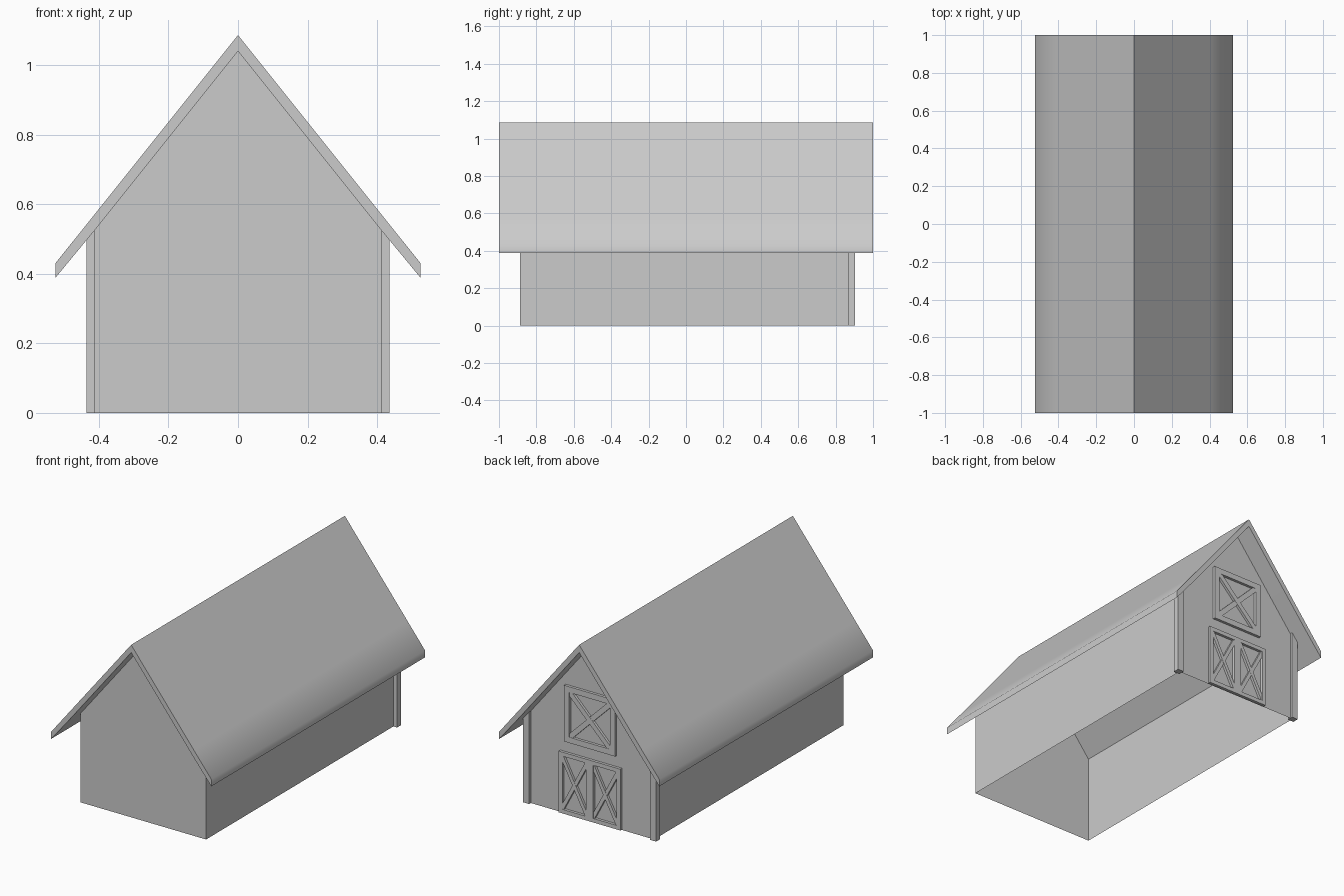
import bpy, bmesh
from math import atan2, hypot, radians
from mathutils import Matrix, Vector

if "Cube" in bpy.data.objects:
    bpy.data.objects.remove(bpy.data.objects["Cube"])


def make_object(name, bm):
    bmesh.ops.recalc_face_normals(bm, faces=bm.faces)
    mesh = bpy.data.meshes.new(name)
    bm.to_mesh(mesh)
    bm.free()
    ob = bpy.data.objects.new(name, mesh)
    bpy.context.collection.objects.link(ob)
    return ob


def extrude_profile(name, profile, y0, y1, remove=None):
    """Extrude an (x, z) outline along y; drop faces matched by remove."""
    bm = bmesh.new()
    face = bm.faces.new([bm.verts.new((x, y0, z)) for x, z in profile])
    ext = bmesh.ops.extrude_face_region(bm, geom=[face], use_keep_orig=True)
    verts = [g for g in ext["geom"] if isinstance(g, bmesh.types.BMVert)]
    bmesh.ops.translate(bm, verts=verts, vec=(0, y1 - y0, 0))
    bmesh.ops.recalc_face_normals(bm, faces=bm.faces)
    if remove:
        bm.normal_update()
        bmesh.ops.delete(bm, geom=[f for f in bm.faces if remove(f)], context='FACES')
    return make_object(name, bm)


def mirrored(points):
    """Right half outline from ridge to eave -> full line, left to right."""
    return [(-x, z) for x, z in reversed(points[1:])] + points


WALL_X, WALL_Y, EAVE_Z, RIDGE_Z = 0.412, 0.887, 0.525, 1.04
FRONT = 0.903  # outermost plane of the trim on the back gable

# Barn walls: open underneath, roof closes the top
extrude_profile("barn_walls",
                [(-WALL_X, 0), (WALL_X, 0), (WALL_X, EAVE_Z), (0, RIDGE_Z), (-WALL_X, EAVE_Z)],
                -WALL_Y, WALL_Y, remove=lambda f: abs(f.normal.z) > 0.3)

# Roof slab with a slight flare at the eaves
outer = mirrored([(0, 1.086), (0.412, 0.571), (0.525, 0.43)])
inner = mirrored([(0, RIDGE_Z), (WALL_X, EAVE_Z), (0.525, 0.388)])
roof = extrude_profile("roof", outer + inner[::-1], -1, 1)
bpy.context.view_layer.objects.active = roof
roof.select_set(True)
bpy.ops.object.shade_smooth_by_angle(angle=radians(45))
roof.select_set(False)

# Corner posts at the door end, tops cut to the roof slope
for side, s in (("left", -1), ("right", 1)):
    extrude_profile(f"corner_post_{side}",
                    [(s * 0.396, 0), (s * 0.436, 0), (s * 0.436, 0.496), (s * 0.396, 0.545)],
                    0.866, FRONT)


def add_board(bm, a, b, width, front):
    """Flat board from a to b (x, z), standing proud of the back wall."""
    a, b = Vector(a), Vector(b)
    d, mid, back = b - a, (a + b) / 2, WALL_Y - 0.005
    m = (Matrix.Translation((mid.x, (front + back) / 2, mid.y))
         @ Matrix.Rotation(-atan2(d.y, d.x), 4, 'Y')
         @ Matrix.Diagonal((hypot(*d), front - back, width, 1)))
    bmesh.ops.create_cube(bm, size=1, matrix=m)


def braced_panel(name, x0, x1, z0, z1, w, brace):
    """Rectangular frame with crossed braces."""
    bm, h = bmesh.new(), w / 2
    for z in (z0 + h, z1 - h):
        add_board(bm, (x0, z), (x1, z), w, FRONT)
    for x in (x0 + h, x1 - h):
        add_board(bm, (x, z0 + w), (x, z1 - w), w, FRONT)
    l, r, b, t = x0 + h, x1 - h, z0 + h, z1 - h
    add_board(bm, (l, b), (r, t), brace, FRONT - 0.001)
    add_board(bm, (l, t), (r, b), brace, FRONT - 0.002)
    make_object(name, bm)


# Double doors and loft hatch
braced_panel("door_left", -0.202, 0, 0.003, 0.366, 0.024, 0.022)
braced_panel("door_right", 0, 0.202, 0.003, 0.366, 0.024, 0.022)
braced_panel("loft_hatch", -0.167, 0.167, 0.432, 0.765, 0.034, 0.03)
